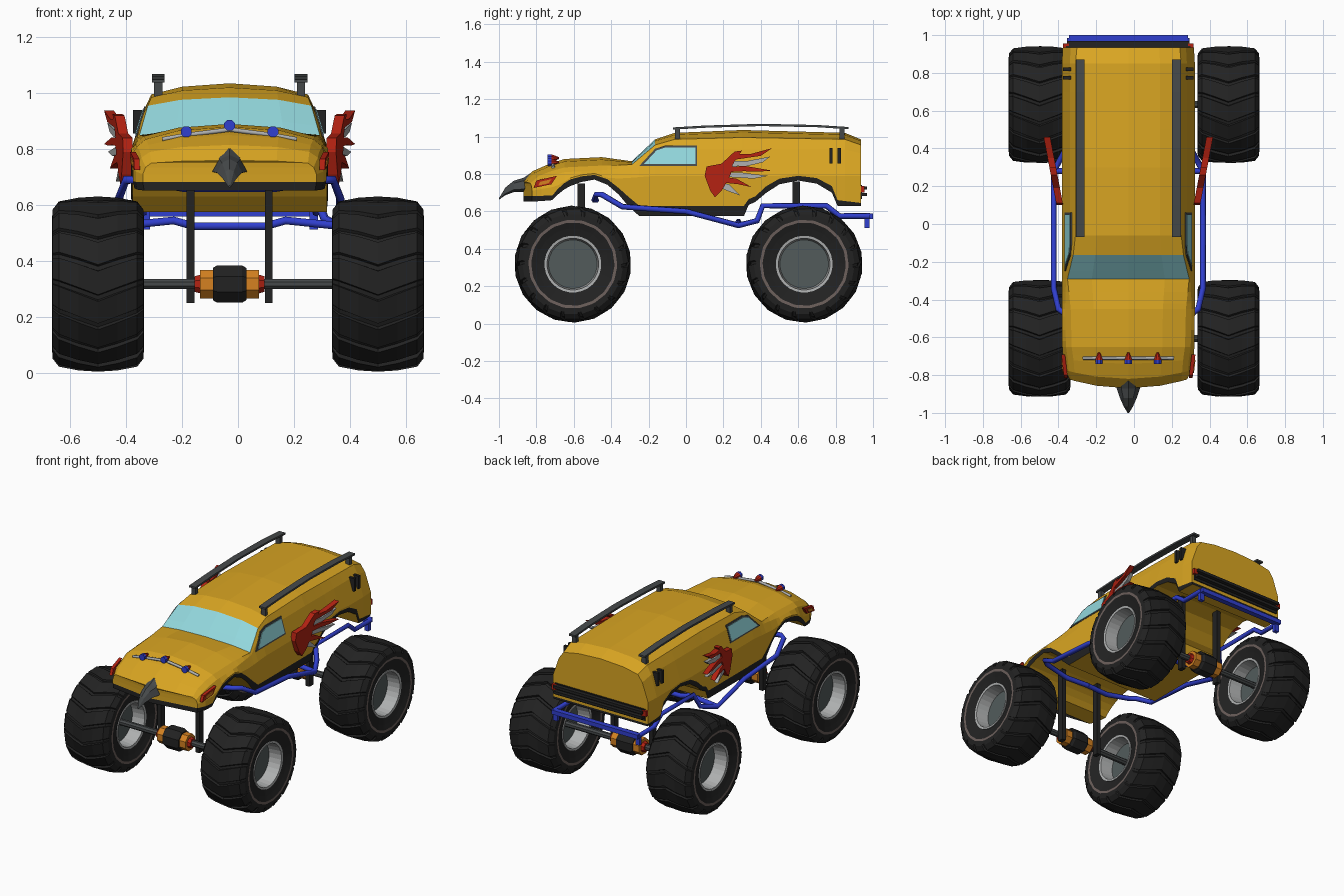
import bpy, bmesh, math
from mathutils import Vector

if "Cube" in bpy.data.objects:
    bpy.data.objects.remove(bpy.data.objects["Cube"])

CX = -0.03  # body centre line


def mat(name, *c):
    m = bpy.data.materials.new(name)
    m.diffuse_color = (*c, 1)
    m.use_nodes = True
    m.node_tree.nodes["Principled BSDF"].inputs["Base Color"].default_value = m.diffuse_color
    return m


YELLOW = mat("body yellow", .70, .38, .016)
BLACK = mat("rubber black", .016, .016, .016)
GREY = mat("dark grey", .06, .066, .068)
SLATE = mat("slate", .085, .105, .105)
LIGHT = mat("light grey", .42, .43, .43)
GLASS = mat("window glass", .29, .68, .72)
BLUE = mat("frame blue", .03, .05, .62)
RED = mat("red", .45, .016, .006)
ORANGE = mat("orange", .66, .22, .015)
BROWN = mat("sidewall brown", .15, .115, .105)


def finish(bm, name, *mats):
    bmesh.ops.recalc_face_normals(bm, faces=bm.faces)
    me = bpy.data.meshes.new(name)
    bm.to_mesh(me)
    bm.free()
    ob = bpy.data.objects.new(name, me)
    bpy.context.collection.objects.link(ob)
    for m in mats:
        me.materials.append(m)
    return ob


def box(name, m, x, y, z):
    bm = bmesh.new()
    bmesh.ops.create_cube(bm, size=1)
    for v in bm.verts:
        v.co = [(a + b) / 2 + c * (b - a) for (a, b), c in zip((x, y, z), v.co)]
    return finish(bm, name, m)


def prism(name, m, pts, xin, t, sx):
    """Side plate from (y, z) points; xin(y, z) is the inner distance from the centre line."""
    bm = bmesh.new()
    a = [bm.verts.new((CX + sx * xin(y, z), y, z)) for y, z in pts]
    b = [bm.verts.new((CX + sx * (xin(y, z) + t), y, z)) for y, z in pts]
    bm.faces.new(a)
    bm.faces.new(b)
    for i in range(len(a)):
        j = (i + 1) % len(a)
        bm.faces.new((a[i], a[j], b[j], b[i]))
    return finish(bm, name, m)


def tube(name, m, pts, r):
    cu = bpy.data.curves.new(name, 'CURVE')
    cu.dimensions = '3D'
    cu.bevel_depth, cu.bevel_resolution, cu.use_fill_caps = r, 1, True
    sp = cu.splines.new('POLY')
    sp.points.add(len(pts) - 1)
    for p, c in zip(sp.points, pts):
        p.co = (*c, 1)
    tmp = bpy.data.objects.new(name + "_path", cu)
    me = bpy.data.meshes.new_from_object(tmp)
    bpy.data.objects.remove(tmp)
    me.name = name
    me.materials.clear()
    me.materials.append(m)
    bpy.context.collection.objects.link(bpy.data.objects.new(name, me))


def lathe(name, centre, prof, steps, mats, idx, axis='X', shift=0, tread=9):
    """Spin (along, radius) points; steps = (angle, tread factor) pairs."""
    bm = bmesh.new()
    w = max(abs(x) for x, r in prof)
    rings = []
    for x, r in prof:
        ring = []
        for a, k in steps:
            a += shift * (1 - abs(x) / w)
            q = r * (k if r > tread else 1)
            c = (x, q * math.cos(a), q * math.sin(a))
            ring.append(bm.verts.new(Vector(c if axis == 'X' else (c[1], x, c[2])) + Vector(centre)))
        rings.append(ring)
    n = len(steps)
    for k in range(len(rings) - 1):
        for i in range(n):
            j = (i + 1) % n
            f = bm.faces.new((rings[k][i], rings[k][j], rings[k + 1][j], rings[k + 1][i]))
            f.material_index = idx[k]
    for ring, k in ((rings[0], 0), (rings[-1], -1)):
        if prof[k][1] < .142:
            bm.faces.new(ring).material_index = idx[k]
    return finish(bm, name, *mats)


def rnd(n):
    return [((i + .5) * 2 * math.pi / n, 1) for i in range(n)]


# ---- body: loft through stations; upper and lower outlines interpolated separately
TOP = [  # y, z centre, z/w roof edge, z/w shoulder, z/w waist
    (-.87, .76, .75, .28, .735, .30, .71, .31), (-.82, .815, .79, .285, .77, .315, .72, .335),
    (-.74, .85, .815, .29, .79, .32, .73, .345), (-.65, .88, .835, .30, .81, .33, .75, .35),
    (-.45, .89, .845, .305, .82, .335, .77, .352), (-.29, .868, .85, .322, .835, .33, .78, .352),
    (-.165, .985, .955, .292, .92, .312, .79, .352), (-.06, 1.02, .985, .28, .93, .31, .79, .352),
    (.3, 1.035, .995, .28, .93, .31, .79, .352), (.85, 1.02, .985, .28, .93, .31, .79, .352),
    (.935, .985, .955, .272, .91, .305, .79, .347)]
LOW = [  # y, z bottom, trim height
    (-.87, .652, .03), (-.74, .66, .025), (-.70, .69, .03), (-.62, .735, .035), (-.56, .757, .03),
    (-.49, .77, .025), (-.42, .742, .03), (-.36, .69, .035), (-.31, .63, .05), (-.25, .575, .055),
    (.31, .575, .055), (.335, .635, .03), (.37, .65, .03), (.43, .70, .035), (.5, .745, .03),
    (.6, .765, .025), (.7, .748, .03), (.78, .70, .035), (.81, .63, .03), (.935, .63, .015)]


def interp(tab, y):
    for a, b in zip(tab, tab[1:]):
        if y <= b[0]:
            t = (y - a[0]) / (b[0] - a[0])
            return [p + (q - p) * t for p, q in zip(a, b)][1:]


bm = bmesh.new()
ys = sorted({r[0] for r in TOP + LOW})
bend = lambda x, y: y + .05 * (x / .32) ** 2 * min(1, max(0, (-.65 - y) / .2))
loops = []
for y in ys:
    zc, z4, w4, z3, w3, z2, w2 = interp(TOP, y)
    zb, h = interp(LOW, y)
    z2 = max(z2, zb + h + .008)
    half = [(w2 - .005, zb), (w2, zb + h), (w2, z2), (w3, max(z3, z2 + .006)), (w4, z4),
            (w4 * .6, zc - .3 * (zc - z4))]
    full = half + [(0, zc)] + [(-w, z) for w, z in reversed(half)]
    loops.append([bm.verts.new((CX + w, bend(w, y), z)) for w, z in full])
screen = []
for a, b, y0, y1 in zip(loops, loops[1:], ys, ys[1:]):
    for i in range(13):
        j = (i + 1) % 13
        f = bm.faces.new((a[i], a[j], b[j], b[i]))
        f.material_index = 1 if i in (0, 11) else 0
        if 4 <= i <= 7 and y0 > -.295 and y1 < -.16:
            screen.append(f)
for lp, y in ((loops[0], ys[0]), (loops[-1], ys[-1])):  # nose and tail panels
    mid = [bm.verts.new((CX, y, lp[i].co.z)) for i in range(6)] + [lp[6]]
    for s in (0, 1):
        side = [lp[12 - i] if s else lp[i] for i in range(7)]
        for i in range(6):
            q = [side[i], side[i + 1], mid[i + 1], mid[i]]
            f = bm.faces.new(q if i < 5 else q[:1] + q[2:])
            f.material_index = 1 if i == 0 else 0
# windscreen: inset glass with a dark surround
for f in bmesh.ops.inset_region(bm, faces=screen, thickness=.013, use_even_offset=True)['faces']:
    f.material_index = 2
for f in screen:
    f.material_index = 3
finish(bm, "body", YELLOW, BLACK, GREY, GLASS)

# ---- paired side parts
WIN = [(-.25, .843), (-.165, .935), (-.11, .952), (.06, .952), (.06, .843)]
PANE = [(-.225, .853), (-.158, .926), (-.108, .942), (.05, .942), (.05, .853)]
FLAMES = [
    ("flame_base", RED, [(.10, .79), (.11, .84), (.19, .855), (.26, .92), (.30, .925), (.27, .885), (.25, .85),
                         (.24, .80), (.22, .76), (.19, .71), (.155, .675), (.13, .71)]),
    ("flame_upper", RED, [(.26, .908), (.35, .908), (.46, .938), (.40, .897), (.25, .875)]),
    ("flame_upper_light", LIGHT, [(.23, .868), (.33, .87), (.45, .893), (.41, .862), (.33, .843), (.23, .84)]),
    ("flame_middle", RED, [(.22, .84), (.32, .842), (.46, .818), (.38, .812), (.31, .815), (.22, .81)]),
    ("flame_middle_light", LIGHT, [(.21, .81), (.30, .807), (.44, .79), (.36, .775), (.29, .78), (.2, .785)]),
    ("flame_lower", RED, [(.2, .785), (.27, .775), (.35, .73), (.28, .745), (.19, .755)]),
    ("flame_lower_light", LIGHT, [(.18, .755), (.23, .745), (.29, .685), (.22, .71), (.17, .735)])]
for sx, sd in ((1, "right"), (-1, "left")):
    X = lambda v: CX + sx * v
    pair = lambda a, b: tuple(sorted((X(a), X(b))))
    slope = lambda y, z: .336 - .3 * (z - .843)
    prism("window_frame_" + sd, GREY, WIN, lambda y, z: slope(y, z) - .004, .006, sx)
    prism("side_window_" + sd, GLASS, PANE, slope, .005, sx)
    for name, m, pts in FLAMES:
        prism(name + "_" + sd, m, pts, lambda y, z: .345 + .19 * (y - .1), .035 if m == RED else .025, sx)
    # head lamps
    prism("headlamp_" + sd, RED, [(-.815, .725), (-.80, .765), (-.69, .79), (-.72, .745)],
          lambda y, z: .322 + .12 * (y + .8), .02, sx)
    prism("headlamp_lens_" + sd, ORANGE, [(-.79, .738), (-.78, .758), (-.72, .772), (-.735, .75)],
          lambda y, z: .34 + .12 * (y + .8), .006, sx)
    # side vents
    for y in (.775, .82):
        box("side_vent_" + sd, BLACK, pair(.30, .345), (y - .009, y + .009), (.855, .94))
    # roof rail with two posts
    ry = [-.07, .1, .4, .7, .87]
    rz = [1.043, 1.053, 1.062, 1.056, 1.045]
    bm = bmesh.new()
    secs = [[bm.verts.new((X(.255 + a), y, z + b)) for a, b in
             ((-.023, -.006), (.023, -.006), (.023, .006), (-.023, .006))] for y, z in zip(ry, rz)]
    for a, b in zip(secs, secs[1:]):
        for i in range(4):
            bm.faces.new((a[i], a[(i + 1) % 4], b[(i + 1) % 4], b[i]))
    bm.faces.new(secs[0])
    bm.faces.new(secs[-1])
    finish(bm, "roof_rail_" + sd, GREY)
    for y in (-.045, .835):
        box("rail_post_" + sd, GREY, pair(.24, .27), (y - .013, y + .013), (.98, 1.045))
    # chassis tube
    path = [(0, -.48, .66), (.16, -.49, .66), (.33, -.48, .69), (.37, -.45, .69), (.395, -.34, .625),
            (.395, 0, .60), (.395, .28, .525), (.34, .38, .55), (.31, .41, .63), (.31, .75, .63),
            (.31, .82, .575), (.31, .985, .575)]
    tube("chassis_rail_" + sd, BLUE, [(X(x), y, z) for x, y, z in path], .016)
    box("bumper_bracket_" + sd, BLUE, pair(.285, .315), (.955, .98), (.512, .575))
    box("tail_lamp_" + sd, RED, pair(.315, .345), (.93, .955), (.70, .735))
    # suspension struts
    for y, top in ((-.56, .75), (.59, .76)):
        box("strut_" + sd, BLACK, pair(.126, .154), (y - .02, y + .02), (.25, top))

# ---- cross tubes and rear bumper
tube("mid_cross_tube", BLUE, [(CX + x, y, z) for x, y, z in (
    (-.395, .28, .525), (-.2, .28, .545), (-.13, .28, .525), (.13, .28, .525), (.2, .28, .545), (.395, .28, .525))], .016)
box("rear_bumper", BLUE, (CX - .315, CX + .315), (.965, 1.0), (.56, .588))
for z in (.69, .725):
    box("rear_bar", BLACK, (CX - .325, CX + .325), (.93, .968), (z - .009, z + .009))
box("rear_bar_backing", BLACK, (CX - .33, CX + .33), (.93, .942), (.665, .74))

# ---- hooked beak on the nose
bm = bmesh.new()
rows = [(-.80, .80, .03, .02), (-.835, .775, .055, .045), (-.87, .755, .062, .04),
        (-.92, .745, .045, .032), (-.965, .715, .025, .022), (-1.0, .668, .004, .004)]
prev = None
for y, z, w, h in rows:
    cur = [bm.verts.new((CX + a * w, y, z + b * h)) for a, b in
           ((0, .6), (.6, .2), (1, -.9), (0, -1.3), (-1, -.9), (-.6, .2))]
    if prev:
        for i in range(6):
            bm.faces.new((prev[i], prev[(i + 1) % 6], cur[(i + 1) % 6], cur[i]))
    else:
        bm.faces.new(cur)
    prev = cur
bm.faces.new(prev)
finish(bm, "beak", GREY)

# ---- hood light bar
tube("light_bar", LIGHT, [(CX + x, -.71, z) for x, z in ((-.24, .835), (-.155, .85), (0, .87), (.155, .85), (.24, .835))], .009)
for x, z in ((-.155, .862), (0, .885), (.155, .862)):
    lathe("hood_lamp", (CX + x, -.71, z), [(-.03, .014), (-.03, .021), (-.01, .021), (.0, .018), (.03, .006)],
          rnd(8), (BLUE, RED), (0, 0, 1, 1), 'Y')

# ---- axles and wheels
STEPS = [((i + s) * 2 * math.pi / 18, k) for i in range(18)
         for s, k in ((0, 1.0), (.78, .992), (.82, .955), (.97, .955))]
halfp = [(.14, .147), (.152, .19), (.163, .222), (.164, .237), (.162, .27), (.14, .298), (.07, .309)]
TYRE = [(-x, r) for x, r in halfp] + [(0, .313)] + halfp[::-1]
TI = [1 if k in (2, 11) else 0 for k in range(14)]
RIM = [(.06, .130), (.145, .138), (.147, .152)]
RIMP = [(-x, r) for x, r in RIM] + [(x, r) for x, r in RIM[::-1]]
for y, end in ((-.605, "front"), (.632, "rear")):
    lathe(end + "_axle", (0, y, .318), [(-.47, .02), (.47, .02)], rnd(8), (GREY,), (0,))
    lathe(end + "_differential", (CX, y, .318),
          [(-.125, .03), (-.105, .036), (-.105, .055), (-.06, .055), (-.06, .062), (-.045, .072),
           (.045, .072), (.06, .062), (.06, .055), (.105, .055), (.105, .036), (.125, .03)],
          rnd(8), (BLACK, ORANGE, RED), (2, 1, 1, 0, 0, 0, 0, 0, 1, 1, 2))
    for x, sd in ((.5, "right"), (-.5, "left")):
        c = (x, y, .318)
        lathe(f"{end}_tyre_{sd}", c, TYRE, STEPS, (BLACK, BROWN), TI, shift=.2, tread=.25)
        rim = lathe(f"{end}_rim_{sd}", c, RIMP, rnd(28), (LIGHT, SLATE), (0,) * 5)
        for p in rim.data.polygons:  # hub discs
            if len(p.vertices) > 4:
                p.material_index = 1
